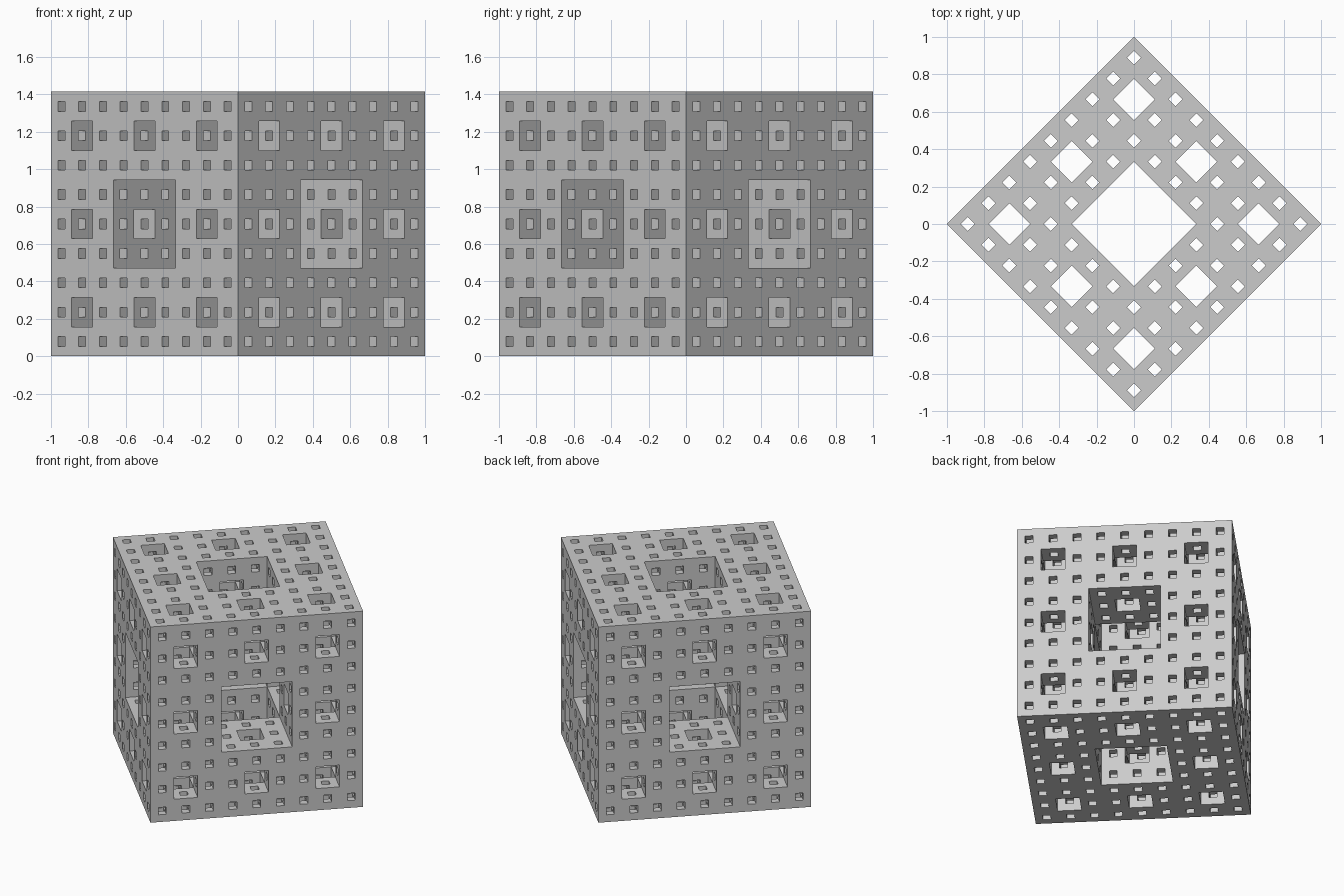
import bpy
import bmesh
import math
from itertools import product
from mathutils import Matrix, Vector

LEVELS = 3
CELLS = 3 ** LEVELS
SIDE = math.sqrt(2)

cube = bpy.data.objects.get("Cube")
if cube:
    bpy.data.objects.remove(cube, do_unlink=True)

# One plain grey material
grey = bpy.data.materials.new("light grey")
grey.use_nodes = True
colour = (0.6, 0.6, 0.6, 1)
grey.diffuse_color = colour
grey.node_tree.nodes["Principled BSDF"].inputs["Base Color"].default_value = colour


def is_solid(cell):
    """A cell is drilled out where two axes hit a middle third at any level."""
    if min(cell) < 0 or max(cell) >= CELLS:
        return False
    for level in range(LEVELS):
        if sum(c // 3 ** level % 3 == 1 for c in cell) > 1:
            return False
    return True


# Fractal cube: skin every boundary between a solid and an empty cell
bm = bmesh.new()
corners = {}


def corner(point):
    if point not in corners:
        corners[point] = bm.verts.new(point)
    return corners[point]


for cell in product(range(CELLS), repeat=3):
    if not is_solid(cell):
        continue
    for axis, step in product(range(3), (-1, 1)):
        neighbour = list(cell)
        neighbour[axis] += step
        if is_solid(neighbour):
            continue
        u, v = (axis + 1) % 3, (axis + 2) % 3
        loop = []
        for du, dv in ((0, 0), (1, 0), (1, 1), (0, 1)):
            p = list(cell)
            p[axis] += step > 0
            p[u] += du
            p[v] += dv
            loop.append(corner(tuple(p)))
        bm.faces.new(loop if step > 0 else loop[::-1])

# Centre on the ground, scale to size and stand corner-on to the front
place = (Matrix.Rotation(math.pi / 4, 4, "Z")
         @ Matrix.Scale(SIDE / CELLS, 4)
         @ Matrix.Translation(Vector((-CELLS / 2, -CELLS / 2, 0))))
bm.transform(place)

mesh = bpy.data.meshes.new("fractal_cube")
bm.to_mesh(mesh)
bm.free()
mesh.materials.append(grey)
bpy.context.collection.objects.link(bpy.data.objects.new("fractal_cube", mesh))
